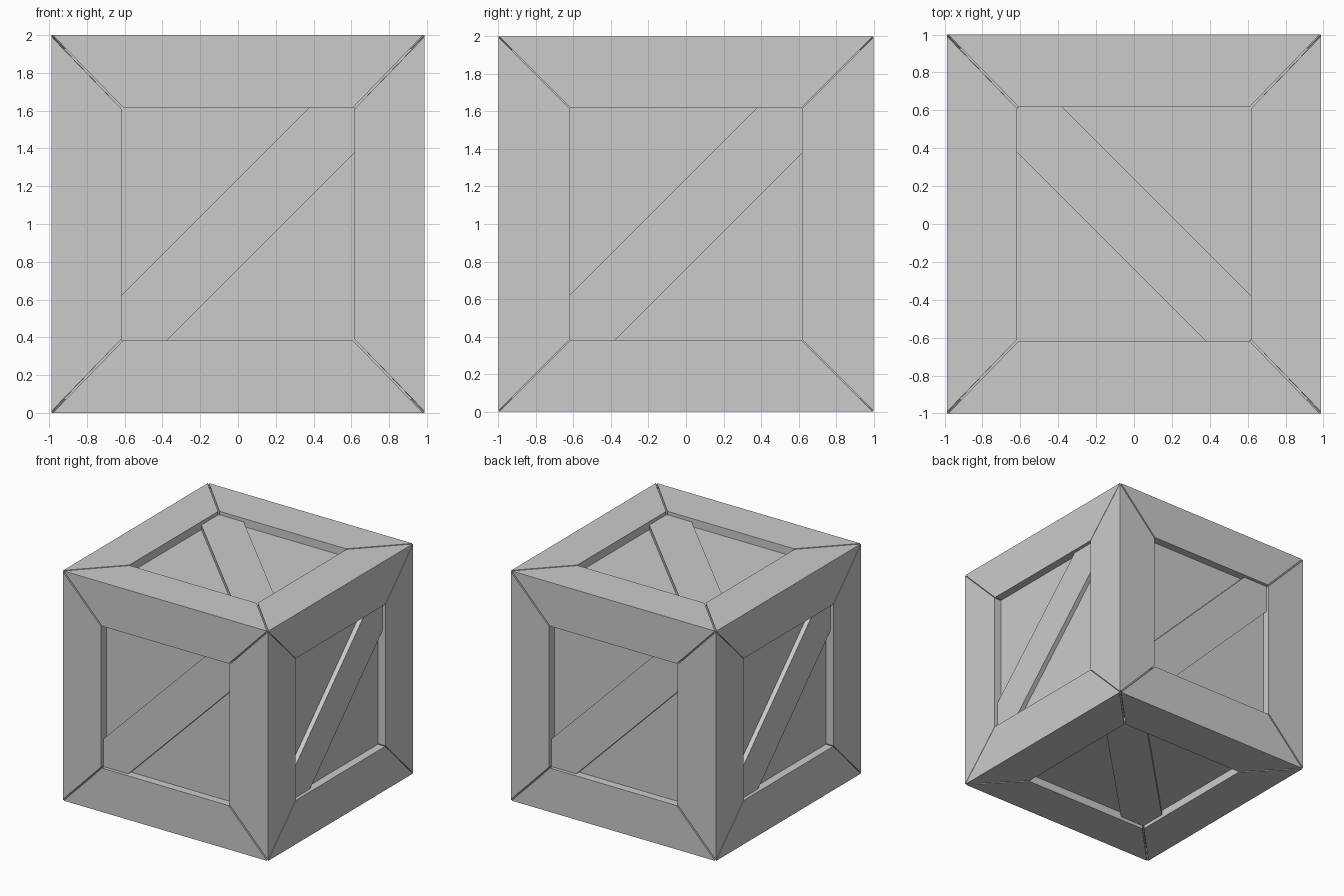
import bpy
import bmesh
from mathutils import Vector

if "Cube" in bpy.data.objects:
    bpy.data.objects.remove(bpy.data.objects["Cube"])

HALF = Vector((0.988, 1, 1))     # half size of the crate
CENTRE = Vector((0, 0, 1))
INNER = 0.618                    # half width of each opening
PANEL, BRACE = 0.07, 0.03        # depth of panels and brace tops
X, Y, Z = Vector((1, 0, 0)), Vector((0, 1, 0)), Vector((0, 0, 1))

grey = bpy.data.materials.new("crate grey")
grey.use_nodes = True
colour = (0.6, 0.6, 0.6, 1)
grey.diffuse_color = colour
grey.node_tree.nodes["Principled BSDF"].inputs["Base Color"].default_value = colour


def finish(bm, name):
    bmesh.ops.recalc_face_normals(bm, faces=bm.faces)
    mesh = bpy.data.meshes.new(name)
    bm.to_mesh(mesh)
    bm.free()
    mesh.materials.append(grey)
    bpy.context.collection.objects.link(bpy.data.objects.new(name, mesh))


def prism(bm, top, bottom):
    """Solid between two matching outlines."""
    a = [bm.verts.new(p) for p in top]
    b = [bm.verts.new(p) for p in bottom]
    bm.faces.new(a)
    bm.faces.new(b[::-1])
    for i in range(len(a)):
        j = (i + 1) % len(a)
        bm.faces.new((a[i], b[i], b[j], a[j]))


def extent(axis):
    return sum(abs(a) * h for a, h in zip(axis, HALF))


# Inner box whose sides are the recessed panels
bm = bmesh.new()
bmesh.ops.create_cube(bm, size=2)
for v in bm.verts:
    v.co = Vector(c * (h - PANEL) for c, h in zip(v.co, HALF)) + CENTRE
finish(bm, "panel_box")

# Each side: name, across axis, up axis, half gap at the mitres
sides = [("front", X, Z, 0.008), ("back", -X, Z, 0.008),
         ("right", Y, Z, 0.003), ("left", -Y, Z, 0.003),
         ("top", Y, -X, 0.008), ("bottom", Y, X, 0.008)]

for name, u, v, gap in sides:
    n = u.cross(v)

    # Four mitred boards, with a narrow groove at each corner
    bm = bmesh.new()
    for a, b in ((u, v), (v, u)):
        for s in (-1, 1):
            def outline(depth):
                wide, high = extent(a) - depth, extent(b) - depth
                pts = [(-wide + gap, high), (wide - gap, high),
                       (INNER - gap, INNER), (-INNER + gap, INNER)]
                return [CENTRE + a * p + b * s * q + n * (extent(n) - depth)
                        for p, q in pts]
            prism(bm, outline(0), outline(PANEL))
    finish(bm, name + "_frame")

    # Diagonal brace, with ends cut to the corners of the opening
    bm = bmesh.new()
    k, e = INNER, INNER - 0.24
    shape = [(-k, -k), (-e, -k), (k, e), (k, k), (e, k), (-k, -e)]
    prism(bm, *[[CENTRE + u * p + v * q + n * (extent(n) - d) for p, q in shape]
                for d in (BRACE, PANEL + 0.01)])
    finish(bm, name + "_brace")
